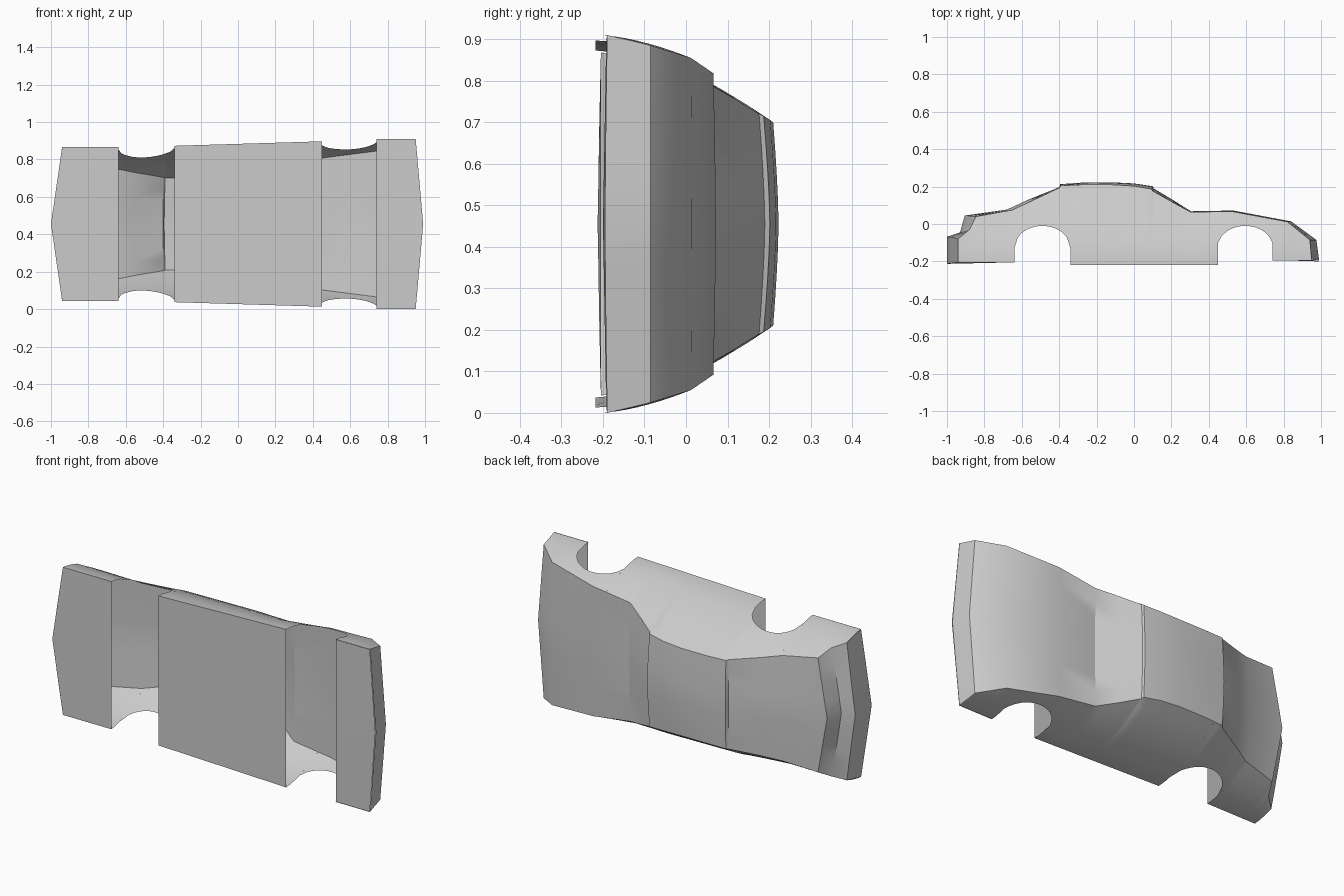
import bpy, math

cube = bpy.data.objects.get("Cube")
if cube:
    bpy.data.objects.remove(cube, do_unlink=True)

MID = 0.455  # mid plane of the shell, which lies on its side

grey = bpy.data.materials.new("body_grey")
grey.use_nodes = True
COLOUR = (0.6, 0.6, 0.6, 1)
grey.diffuse_color = COLOUR
grey.node_tree.nodes["Principled BSDF"].inputs["Base Color"].default_value = COLOUR

# Upper outline: edge x, edge y, half width, centre x, centre y
OUTLINE = [
    (-.94, -.205, .413, -1.0, -.212), (-.94, -.08, .385, -1.0, -.068),
    (-.88, -.03, .36, -.93, -.045), (-.845, .04, .32, -.905, .045),
    (-.65, .075, .295, -.68, .077), (-.55, .122, .275, -.57, .128),
    (-.40, .193, .25, -.40, .197), (-.39, .205, .247, -.395, .213),
    (-.28, .21, .245, -.28, .221), (-.12, .21, .245, -.12, .223),
    (.0, .203, .25, .0, .217), (.095, .187, .26, .10, .202),
    (.10, .176, .265, .105, .19), (.20, .12, .30, .205, .13),
    (.30, .065, .332, .305, .068), (.53, .066, .363, .53, .072),
    (.82, .012, .40, .84, .014), (.94, -.085, .43, .975, -.085),
    (.95, -.19, .455, .99, -.195)]
# Lower half width along the length
SILL = [(-.94, .413), (-.64, .413), (-.34, .418), (.45, .442), (.74, .455), (.95, .455)]


def lerp(points, x):
    for (xa, a), (xb, b) in zip(points, points[1:]):
        if x <= xb:
            return a + (b - a) * max(0, (x - xa) / (xb - xa))
    return points[-1][1]


def top(x):
    return lerp([(p[0], p[1]) for p in OUTLINE[1:]], x)


def half_width(x, y):
    t = min(1, max(0, (y + .21) / (top(x) + .21 + 1e-6)))
    low, high = lerp(SILL, x), lerp([(p[0], p[2]) for p in OUTLINE[1:]], x)
    return low + (high - low) * t ** 1.6


def arch(centre):
    return lambda x: -.13 + .12 * math.sqrt(max(0, 1 - ((x - centre) / .15) ** 2))


def make_sheet(name, grids, angle=30):
    """Builds one object from grids of points, all faces turned outward."""
    verts, faces = [], []
    for grid in grids:
        base, n = len(verts), len(grid[0])
        verts += [p for row in grid for p in row]
        for i in range(len(grid) - 1):
            for j in range(n - 1):
                a = base + i * n + j
                faces.append((a, a + 1, a + n + 1, a + n))
    mesh = bpy.data.meshes.new(name)
    mesh.from_pydata(verts, [], faces)
    for f in mesh.polygons:
        c = f.center
        if f.normal.x * c.x * .3 + f.normal.y * c.y + f.normal.z * (c.z - MID) < 0:
            f.flip()
    mesh.update()
    mesh.materials.append(grey)
    obj = bpy.data.objects.new(name, mesh)
    bpy.context.collection.objects.link(obj)
    bpy.ops.object.select_all(action='DESELECT')
    obj.select_set(True)
    bpy.context.view_layer.objects.active = obj
    bpy.ops.object.shade_smooth_by_angle(angle=math.radians(angle))


# Wrap-around skin: tail, rear deck, windows, roof, bonnet and nose
skin = []
for xe, ye, w, xc, yc in OUTLINE:
    row = []
    for k in range(-4, 5):
        s = abs(k) / 4
        row.append((xc + (xe - xc) * s, yc + (ye - yc) * s ** 1.5, MID + w * k / 4))
    skin.append(row)
make_sheet("upper_skin", [skin])

# Side panels with open wheel arches
SEGMENTS = [(-.94, -.64, lambda x: -.205), (-.64, -.34, arch(-.49)),
            (-.34, .45, lambda x: -.218), (.45, .74, arch(.595)),
            (.74, .95, lambda x: -.195)]
for name, side in (("upper_side_panel", 1), ("lower_side_panel", -1)):
    grids = []
    for start, end, bottom in SEGMENTS:
        xs = {start + (end - start) * i / 16 for i in range(17)}
        xs |= {p[0] for p in OUTLINE if start < p[0] < end}
        grid = []
        for x in sorted(xs):
            lo, hi = min(bottom(x), top(x)), top(x)
            ys = [lo + (hi - lo) * j / 8 for j in range(9)]
            grid.append([(x, y, MID + side * half_width(x, y)) for y in ys])
        grids.append(grid)
    make_sheet(name, grids)


# Underside plates: tail, middle and nose
def plate(name, x0, x1, y, tip0=0, tip1=0):
    rows = []
    for x, tip in ((x0, tip0), (x1, tip1)):
        w = lerp(SILL, x)
        rows.append([(x, y, MID - w), (x + tip, y - (.008 if tip else 0), MID), (x, y, MID + w)])
    make_sheet(name, [rows])


plate("tail_floor", -.94, -.64, -.205, tip0=-.06)
plate("middle_floor", -.34, .45, -.218)
plate("nose_floor", .74, .95, -.192, tip1=.04)
